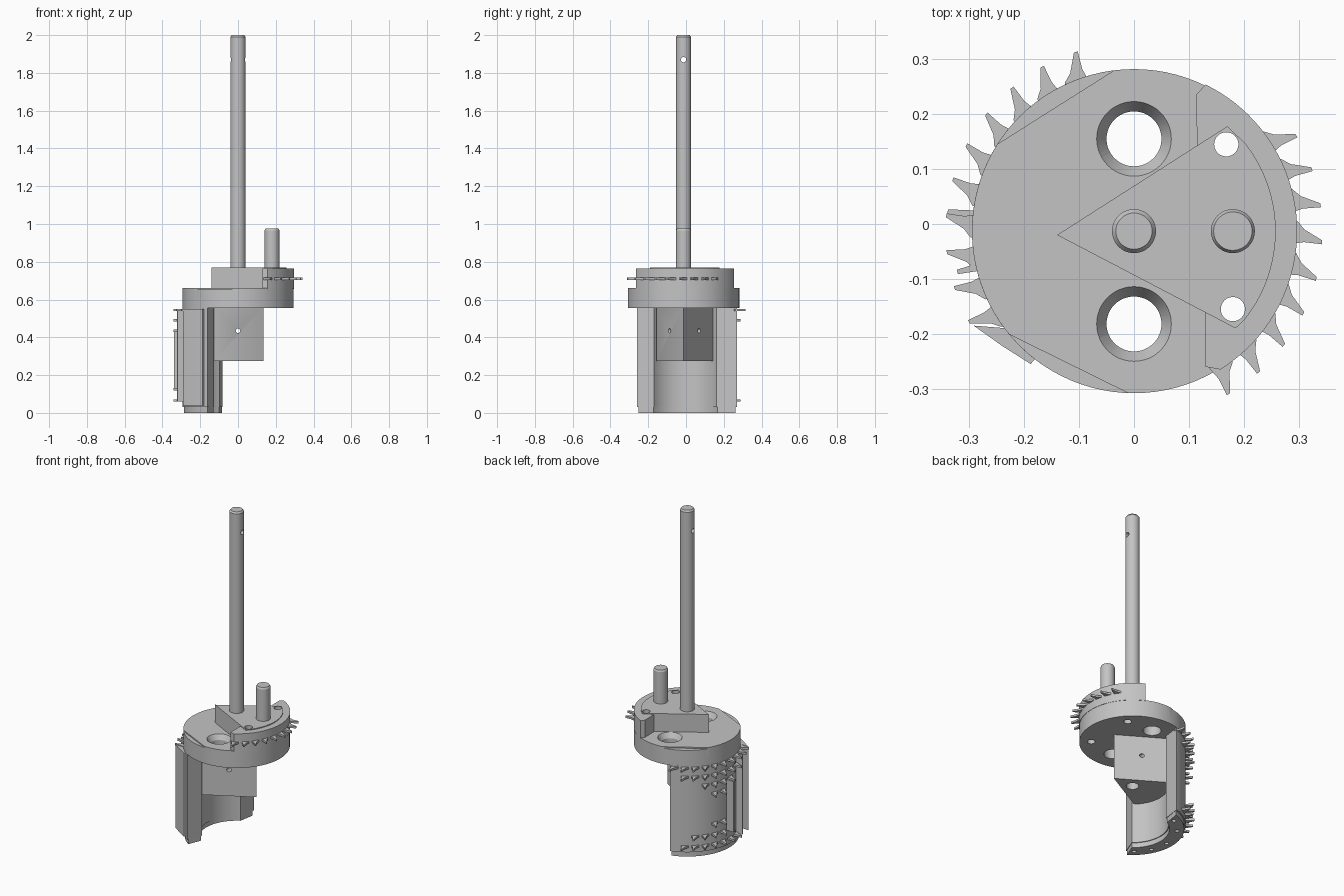
import bpy, bmesh, math
from mathutils import Matrix

cube = bpy.data.objects.get("Cube")
if cube:
    bpy.data.objects.remove(cube, do_unlink=True)

CY = -0.013          # y of the main axis
R = 0.295            # body radius

steel = bpy.data.materials.new("grey_steel")
steel.use_nodes = True
GREY = (0.55, 0.55, 0.55, 1)
steel.diffuse_color = GREY
steel.node_tree.nodes["Principled BSDF"].inputs["Base Color"].default_value = GREY


def arc(r, a0, a1, n=32, cx=0.0, cy=CY):
    """Points along an arc, angles in degrees."""
    angles = [math.radians(a0 + (a1 - a0) * i / n) for i in range(n + 1)]
    return [(cx + r * math.cos(a), cy + r * math.sin(a)) for a in angles]


def add_prism(bm, points, z0, z1):
    """Extrude a flat outline from z0 up to z1."""
    base = bm.faces.new([bm.verts.new((x, y, z0)) for x, y in points])
    top = bmesh.ops.extrude_face_region(bm, geom=[base])["geom"]
    verts = [v for v in top if isinstance(v, bmesh.types.BMVert)]
    bmesh.ops.translate(bm, verts=verts, vec=(0, 0, z1 - z0))


def finish(name, bm):
    bmesh.ops.recalc_face_normals(bm, faces=bm.faces)
    mesh = bpy.data.meshes.new(name)
    bm.to_mesh(mesh)
    bm.free()
    mesh.materials.append(steel)
    obj = bpy.data.objects.new(name, mesh)
    bpy.context.collection.objects.link(obj)
    return obj


def prism(name, points, z0, z1):
    bm = bmesh.new()
    add_prism(bm, points, z0, z1)
    return finish(name, bm)


def rod(name, x, y, z0, z1, r0, r1=None, axis="Z"):
    """Cylinder or cone between two positions along the axis through (x, y) or its turned pair."""
    bm = bmesh.new()
    bmesh.ops.create_cone(bm, cap_ends=True, segments=48, radius1=r0,
                          radius2=r0 if r1 is None else r1, depth=z1 - z0)
    bmesh.ops.translate(bm, verts=bm.verts, vec=(0, 0, (z0 + z1) / 2))
    if axis == "X":      # x is then y, y is then z
        bmesh.ops.transform(bm, matrix=Matrix.Rotation(math.pi / 2, 4, "Y"), verts=bm.verts)
        bmesh.ops.translate(bm, verts=bm.verts, vec=(0, x, y))
    elif axis == "Y":    # x stays x, y is then z
        bmesh.ops.transform(bm, matrix=Matrix.Rotation(-math.pi / 2, 4, "X"), verts=bm.verts)
        bmesh.ops.translate(bm, verts=bm.verts, vec=(x, 0, y))
    else:
        bmesh.ops.translate(bm, verts=bm.verts, vec=(x, y, 0))
    return finish(name, bm)


def cut(obj, cutter):
    mod = obj.modifiers.new("cut", "BOOLEAN")
    mod.operation = "DIFFERENCE"
    mod.solver = "EXACT"
    mod.object = cutter
    bpy.context.view_layer.objects.active = obj
    bpy.ops.object.modifier_apply(modifier=mod.name)
    bpy.data.objects.remove(cutter, do_unlink=True)


def tooth(a):
    """Saw tooth outline with its tip leaning clockwise."""
    spec = [(0.28, -1.5), (0.31, -0.3), (0.343, -0.6), (0.343, 0.6), (0.31, 4), (0.298, 7), (0.28, 8)]
    return [arc(r, a + d, a + d, 1)[0] for r, d in spec]


def tooth_rows(name, rows):
    """Rows given as (height, list of tip angles)."""
    bm = bmesh.new()
    for z, angles in rows:
        for a in angles:
            add_prism(bm, tooth(a), z - 0.006, z + 0.006)
    return finish(name, bm)


# Head disc with two countersunk ports and two shallow chord steps
disc = prism("head_disc", arc(R, 0, 360, 96)[:-1], 0.555, 0.66)
for y in (0.155, -0.182):
    cut(disc, rod("port", 0, y, 0.5, 0.7, 0.05))
    cut(disc, rod("countersink", 0, y, 0.625, 0.665, 0.047, 0.071))
cut(disc, prism("step", [(-0.27, 0.132), (-0.02, 0.29), (-0.2, 0.4), (-0.4, 0.25)], 0.653, 0.7))
cut(disc, prism("step", [(-0.27, -0.18), (0.01, -0.318), (-0.2, -0.4), (-0.4, -0.28)], 0.653, 0.7))

# Upper wedge and the toothed sector around it
wedge = prism("upper_wedge", [(-0.14, -0.02), (0.185, -0.19)]
              + arc(0.258, -38, 38, 20) + [(0.17, 0.178)], 0.655, 0.77)
sector = prism("toothed_sector", [(0.115, 0.142), (0.113, 0.235)]
               + arc(0.297, 64, -58, 40) + [(0.13, -0.26), (0.13, -0.16)], 0.656, 0.765)
for part in (disc, wedge, sector):
    for x, y in ((0.168, 0.145), (0.18, -0.155)):
        cut(part, rod("bolt_hole", x, y, 0.5, 0.9, 0.022))
upper_teeth = tooth_rows("upper_teeth", [(0.71, [30.5 - 11.3 * i for i in range(9)])])

# Tall shaft with a cross hole near its chamfered end, and the short pin
shaft = rod("main_shaft", 0, CY, 0.5, 1.99, 0.04)
shaft_tip = rod("shaft_chamfer", 0, CY, 1.99, 2.0, 0.04, 0.033)
cut(shaft, rod("cross_hole", CY, 1.87, -0.1, 0.1, 0.014, axis="X"))
rod("drive_pin", 0.18, CY, 0.7, 0.965, 0.04)
rod("pin_chamfer", 0.18, CY, 0.965, 0.975, 0.04, 0.035)

# Lower wedge block with a socket below and a cross pin hole
block = prism("lower_wedge", [(0.135, CY), (-0.125, CY + 0.158), (-0.21, CY + 0.158),
                              (-0.21, CY - 0.143), (-0.125, CY - 0.143)], 0.275, 0.56)
cut(block, rod("socket", 0, CY, 0.2, 0.49, 0.035))
cut(block, rod("pin_hole", 0, 0.435, -0.4, 0.4, 0.012, axis="Y"))

# Curved side shell with its inset foot
shell = prism("side_shell", arc(R, 106, 237, 48) + arc(0.2, 231, 119, 40), 0.03, 0.56)
foot = prism("shell_foot", arc(R - 0.008, 107, 236, 48) + arc(0.205, 231, 119, 40), 0, 0.031)
for a in (118, 145, 180, 205, 228):
    x, y = arc(0.247, a, a, 1)[0]
    cut(foot, rod("foot_hole", x, y, -0.1, 0.025, 0.012))

# Saw teeth on the shell
tips = [108 + 11.2 * i for i in range(10)]
tooth_rows("shell_teeth", [(0.545, tips), (0.49, tips[1:8]), (0.435, tips[3:7]), (0.375, tips[4:6]),
                           (0.19, tips[4:6]), (0.125, tips[2:7]), (0.065, tips[1:8])])

# Upright cutting bars on the shell and the edge flange
for name, a, r, z0, z1 in (("short_bar", 174, 0.341, 0.12, 0.43), ("long_bar", 193, 0.33, 0.06, 0.55)):
    prism(name, arc(0.285, a - 1.5, a + 1.5, 2) + arc(r, a + 0.7, a - 0.7, 2), z0, z1)
prism("edge_flange", [(-0.292, -0.185), (-0.24, -0.222), (-0.188, -0.255),
                      (-0.178, -0.243), (-0.23, -0.19)], 0.04, 0.55)

# Smooth round walls, crisp edges
bpy.ops.object.select_all(action="DESELECT")
for obj in bpy.context.scene.objects:
    if obj.type == "MESH":
        obj.select_set(True)
        bpy.context.view_layer.objects.active = obj
bpy.ops.object.shade_smooth_by_angle(angle=math.radians(30))
